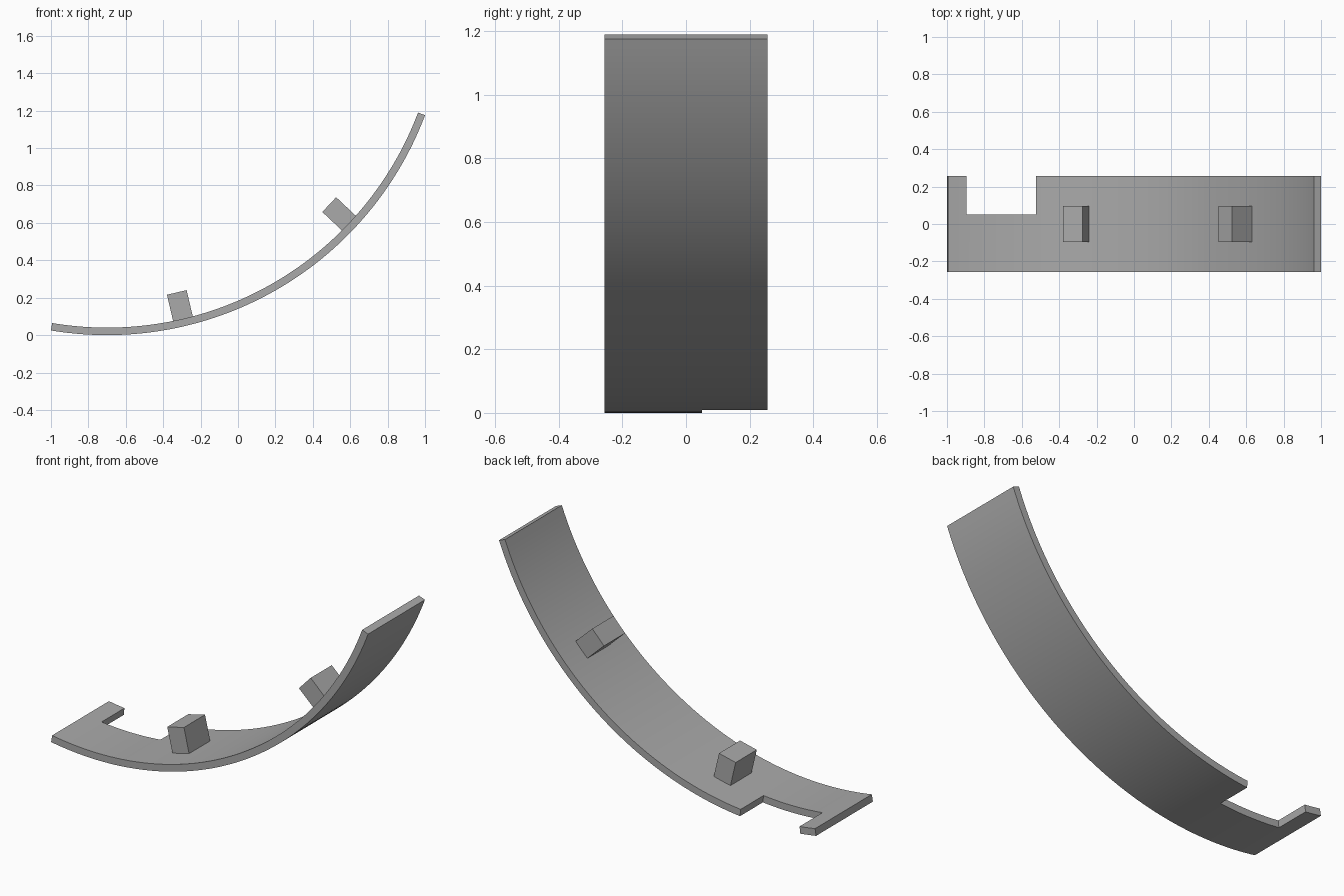
import bpy
import bmesh
from math import sin, cos, asin, radians

cube = bpy.data.objects.get("Cube")
if cube:
    bpy.data.objects.remove(cube, do_unlink=True)

# Arc measurements: axis runs along y through (CX, CZ)
CX, CZ = -0.70, 1.817
R_OUT, R_IN = 1.817, 1.777
HALF_W = 0.256
NOTCH_Y = 0.05

grey = bpy.data.materials.new("plain_grey")
grey.use_nodes = True
colour = (0.4, 0.4, 0.4, 1)
grey.diffuse_color = colour
grey.node_tree.nodes["Principled BSDF"].inputs["Base Color"].default_value = colour


def polar(angle, radius, y):
    return (CX + radius * sin(angle), y, CZ - radius * cos(angle))


def angle_at(x):
    return asin((x - CX) / R_OUT)


def finish(bm, name):
    bmesh.ops.recalc_face_normals(bm, faces=bm.faces[:])
    mesh = bpy.data.meshes.new(name)
    bm.to_mesh(mesh)
    bm.free()
    mesh.materials.append(grey)
    obj = bpy.data.objects.new(name, mesh)
    bpy.context.collection.objects.link(obj)
    return obj


# Curved band: outer sheet with a notch in the back edge, thickened inwards
spans = [(-1.0, -0.9, 4), (-0.9, -0.52, 10), (-0.52, 1.0, 50)]
bm = bmesh.new()
for index, (x0, x1, steps) in enumerate(spans):
    a0, a1 = angle_at(x0), angle_at(x1)
    strips = [(-HALF_W, NOTCH_Y)]
    if index != 1:
        strips.append((NOTCH_Y, HALF_W))
    for i in range(steps):
        a = a0 + (a1 - a0) * i / steps
        b = a0 + (a1 - a0) * (i + 1) / steps
        for y0, y1 in strips:
            corners = [(a, y0), (b, y0), (b, y1), (a, y1)]
            bm.faces.new([bm.verts.new(polar(t, R_OUT, y)) for t, y in corners])
bmesh.ops.remove_doubles(bm, verts=bm.verts[:], dist=0.0001)
grown = bmesh.ops.extrude_face_region(bm, geom=bm.faces[:], use_keep_orig=True)
for item in grown["geom"]:
    if isinstance(item, bmesh.types.BMVert):
        item.co.x = CX + (item.co.x - CX) * R_IN / R_OUT
        item.co.z = CZ + (item.co.z - CZ) * R_IN / R_OUT
band = finish(bm, "curved_band")
bpy.ops.object.select_all(action="DESELECT")
band.select_set(True)
bpy.context.view_layer.objects.active = band
bpy.ops.object.shade_smooth_by_angle(angle=radians(30))

# Two square pegs standing on the inner face, pointing at the arc's axis
PEG_TOP, PEG_FOOT = 1.632, 1.785
for name, degrees in (("lower_peg", 13.2), ("upper_peg", 46.7)):
    bm = bmesh.new()
    bmesh.ops.create_cube(bm, size=1)
    peg = finish(bm, name)
    peg.scale = (0.108, 0.19, PEG_FOOT - PEG_TOP)
    peg.rotation_euler.y = -radians(degrees)
    peg.location = polar(radians(degrees), (PEG_TOP + PEG_FOOT) / 2, 0)
